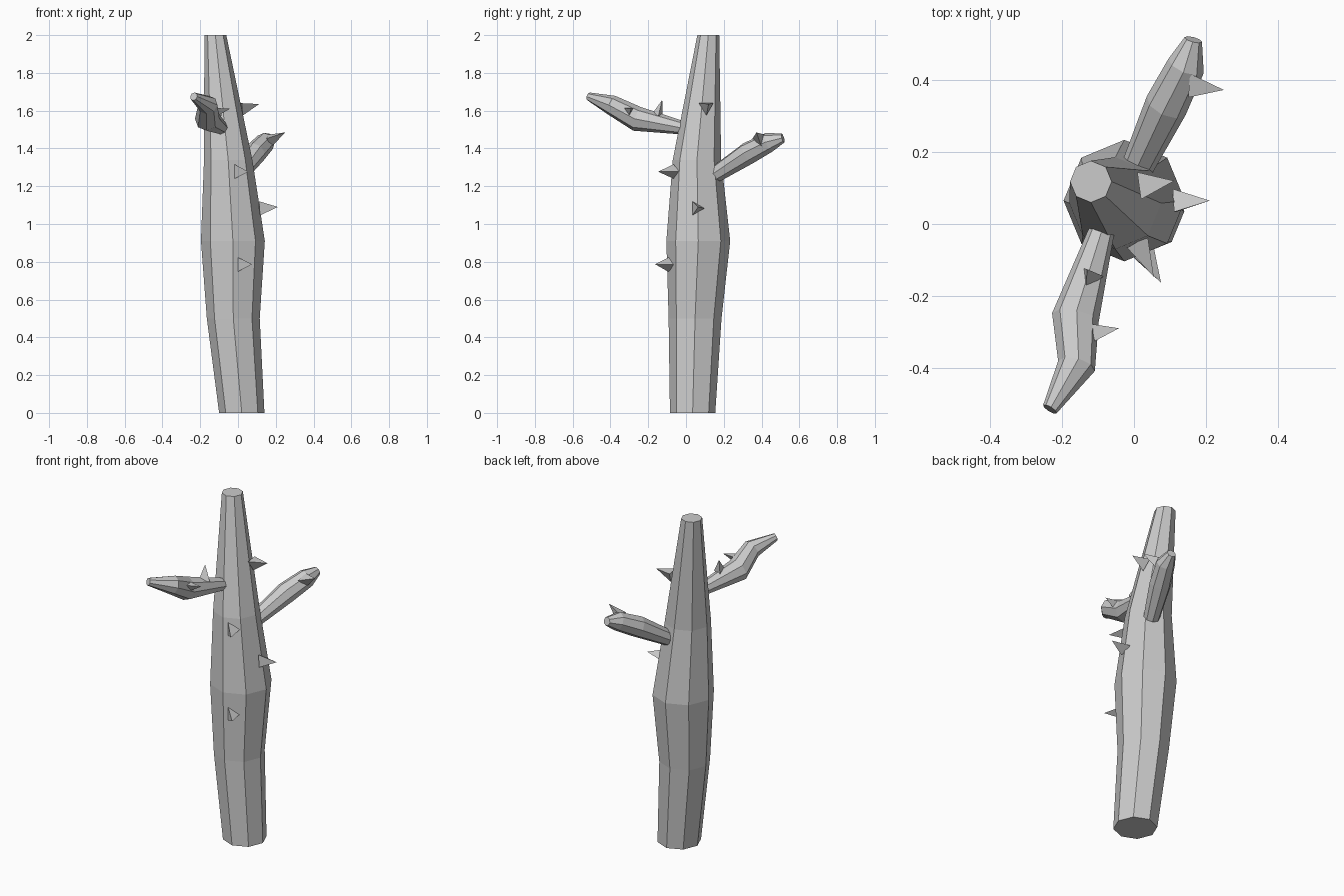
import bpy, bmesh
from math import cos, sin, tau
from mathutils import Vector

if "Cube" in bpy.data.objects:
    bpy.data.objects.remove(bpy.data.objects["Cube"])


def make_object(name, bm):
    bmesh.ops.recalc_face_normals(bm, faces=bm.faces)
    mesh = bpy.data.meshes.new(name)
    bm.to_mesh(mesh)
    bm.free()
    ob = bpy.data.objects.new(name, mesh)
    bpy.context.collection.objects.link(ob)
    return ob


def tube(name, rings, sides=8, level=False):
    """Capped tube through (x, y, z, radius) rings."""
    bm = bmesh.new()
    pts = [Vector(r[:3]) for r in rings]
    loops = []
    for i, p in enumerate(pts):
        if level:
            u, v = Vector((1, 0, 0)), Vector((0, 1, 0))
        else:
            d = (pts[min(i + 1, len(pts) - 1)] - pts[max(i - 1, 0)]).normalized()
            u = d.cross(Vector((0, 0, 1))).normalized()
            v = u.cross(d)
        loops.append([bm.verts.new(p + rings[i][3] * (u * cos(tau * k / sides) + v * sin(tau * k / sides)))
                      for k in range(sides)])
    for a, b in zip(loops, loops[1:]):
        for k in range(sides):
            n = (k + 1) % sides
            bm.faces.new((a[k], a[n], b[n], b[k]))
    bm.faces.new(loops[0])
    bm.faces.new(loops[-1])
    return make_object(name, bm)


def thorn(name, base, tip, radius, toward):
    """Three-sided spike; one base corner points toward the given direction."""
    bm = bmesh.new()
    base, tip = Vector(base), Vector(tip)
    d = (tip - base).normalized()
    t = Vector(toward)
    u = (t - d * t.dot(d)).normalized()
    v = d.cross(u)
    ring = [bm.verts.new(base + radius * (u * cos(tau * k / 3) + v * sin(tau * k / 3))) for k in range(3)]
    top = bm.verts.new(tip)
    bm.faces.new(ring)
    for k in range(3):
        bm.faces.new((ring[k], ring[(k + 1) % 3], top))
    return make_object(name, bm)


# Leaning trunk with a swollen middle
tube("trunk", [(0.02, 0.035, 0, 0.12), (-0.025, 0.048, 0.5, 0.14), (-0.027, 0.065, 0.91, 0.169),
               (-0.052, 0.058, 1.34, 0.128), (-0.12, 0.118, 2.0, 0.058)], level=True)

# Branches
tube("back_branch", [(0.01, 0.16, 1.265, 0.045), (0.09, 0.33, 1.375, 0.06),
                     (0.145, 0.44, 1.433, 0.053), (0.165, 0.513, 1.455, 0.025)])
tube("front_branch", [(-0.09, -0.02, 1.51, 0.036), (-0.163, -0.26, 1.557, 0.066),
                      (-0.16, -0.395, 1.63, 0.053), (-0.234, -0.515, 1.675, 0.022)])

# Thorns on the trunk and branches
thorns = [
    ("trunk_thorn_low", (0.017, -0.08, 0.785), (0.075, -0.163, 0.787), 0.044, (1, 0, 0)),
    ("trunk_thorn_front", (0.0, -0.055, 1.278), (0.055, -0.147, 1.277), 0.044, (1, 0, 0)),
    ("trunk_thorn_side", (0.112, 0.055, 1.083), (0.211, 0.065, 1.09), 0.043, (0, 1, 0)),
    ("trunk_thorn_high", (0.018, 0.107, 1.618), (0.112, 0.12, 1.635), 0.044, (0, 0, -1)),
    ("back_branch_thorn", (0.162, 0.39, 1.445), (0.25, 0.373, 1.485), 0.04, (0, 0.3, -1)),
    ("front_branch_thorn_top", (-0.12, -0.15, 1.572), (-0.13, -0.126, 1.657), 0.036, (1, 0.1, 0)),
    ("front_branch_thorn_side", (-0.112, -0.302, 1.6), (-0.042, -0.29, 1.61), 0.028, (0, 0, -1)),
]
for t in thorns:
    thorn(*t)
